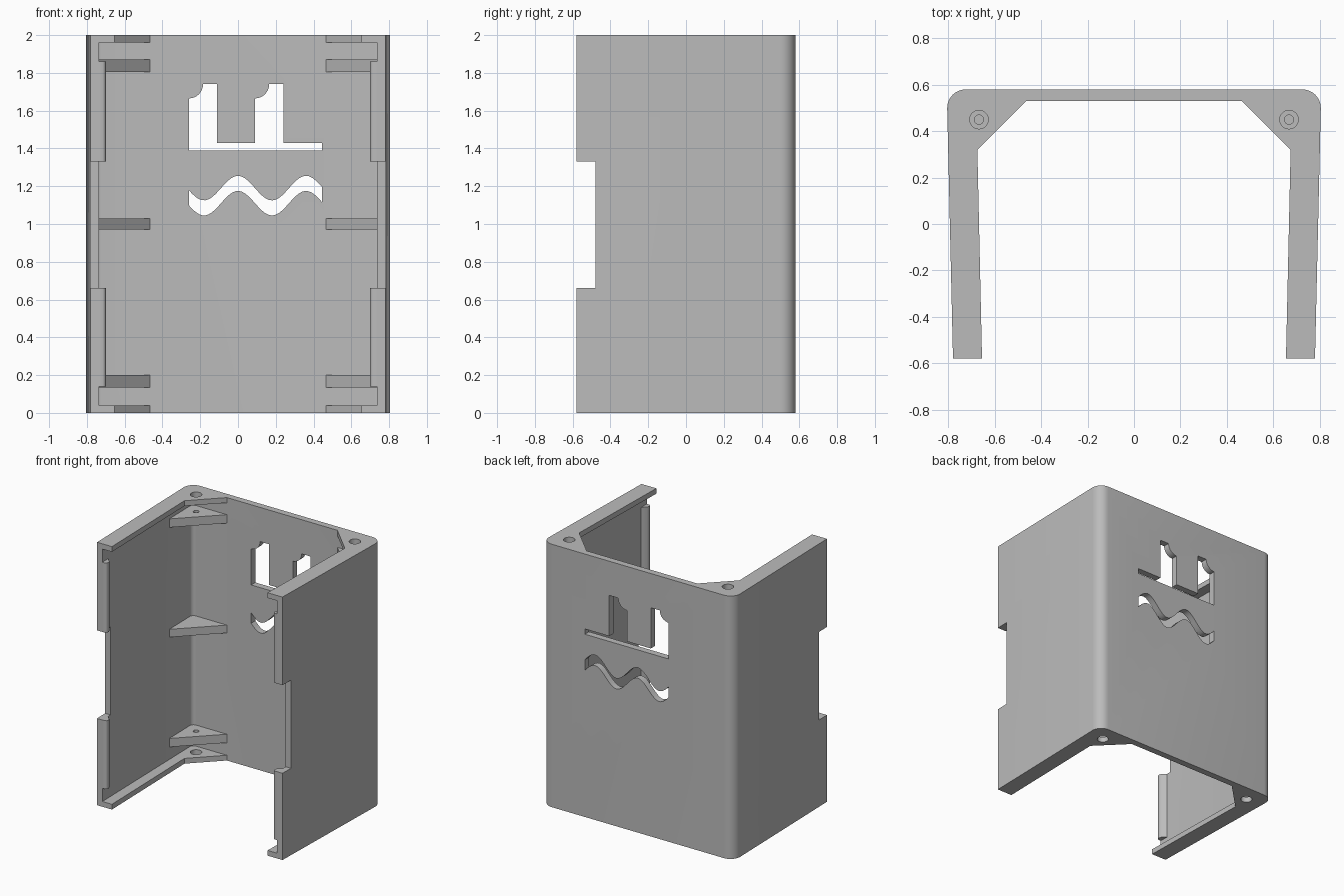
import bpy, bmesh, math

if "Cube" in bpy.data.objects:
    bpy.data.objects.remove(bpy.data.objects["Cube"])

grey = bpy.data.materials.new("light grey plastic")
grey.diffuse_color = (0.5, 0.5, 0.5, 1)
grey.use_nodes = True
grey.node_tree.nodes["Principled BSDF"].inputs["Base Color"].default_value = grey.diffuse_color


def prism(name, outline, start, end, axis="z"):
    """Extrude a 2D outline along z (points are x, y) or y (points are x, z)."""
    bm = bmesh.new()
    put = (lambda p, t: (p[0], p[1], t)) if axis == "z" else (lambda p, t: (p[0], t, p[1]))
    low = [bm.verts.new(put(p, start)) for p in outline]
    high = [bm.verts.new(put(p, end)) for p in outline]
    bm.faces.new(low)
    bm.faces.new(high)
    n = len(outline)
    for i in range(n):
        j = (i + 1) % n
        bm.faces.new((low[i], low[j], high[j], high[i]))
    bmesh.ops.recalc_face_normals(bm, faces=bm.faces)
    mesh = bpy.data.meshes.new(name)
    bm.to_mesh(mesh)
    bm.free()
    mesh.materials.append(grey)
    ob = bpy.data.objects.new(name, mesh)
    bpy.context.collection.objects.link(ob)
    return ob


def activate(ob):
    bpy.ops.object.select_all(action="DESELECT")
    ob.select_set(True)
    bpy.context.view_layer.objects.active = ob


def cut(ob, cutter):
    activate(ob)
    mod = ob.modifiers.new("cut", "BOOLEAN")
    mod.operation = "DIFFERENCE"
    mod.solver = "EXACT"
    mod.object = cutter
    bpy.ops.object.modifier_apply(modifier=mod.name)
    bpy.data.objects.remove(cutter, do_unlink=True)


def arc(cx, cy, r, a0, a1, n=8):
    angles = [math.radians(a0 + (a1 - a0) * i / n) for i in range(n + 1)]
    return [(cx + r * math.cos(a), cy + r * math.sin(a)) for a in angles]


def flip(points, s):
    return [(s * x, y) for x, y in points]


# Outer and inner wall lines of the right half, front to back
outer = [(0.78, -0.58)] + arc(0.725, 0.5, 0.08, 0, 90)
inner = [(0.735, -0.58)] + arc(0.725, 0.5, 0.03, 0, 90)

# U-shaped shell with slightly tapering sides
shell = prism("shell", outer + flip(outer, -1)[::-1] + flip(inner, -1) + inner[::-1], 0, 2)

# Notch in the front edge of both sides
cut(shell, prism("notch_cutter", [(-1, -0.7), (1, -0.7), (1, -0.48), (-1, -0.48)], 0.66, 1.33))

# Stepped vent opening: two towers with scooped corners on a thin base slot
vent = [(-0.26, 1.39), (0.445, 1.39), (0.445, 1.43), (0.24, 1.43), (0.24, 1.74)]
vent += arc(0.09, 1.74, 0.075, 0, -90)
vent += [(0.09, 1.43), (-0.11, 1.43), (-0.11, 1.74)]
vent += arc(-0.26, 1.74, 0.075, 0, -90)
cut(shell, prism("vent_cutter", vent, 0.4, 0.7, "y"))

# Wavy vent opening
xs = [-0.26 + 0.705 * i / 40 for i in range(41)]
wave = [(x, 1.19 + 0.065 * math.cos(math.tau * x / 0.36)) for x in xs]
cut(shell, prism("wave_cutter", wave + [(x, z - 0.08) for x, z in wave[::-1]], 0.4, 0.7, "y"))
activate(shell)
bpy.ops.object.shade_smooth_by_angle(angle=math.radians(30))

# Plan shapes of the rims, gussets and snap beads on the right side
rim = inner + [(0.465, 0.53), (0.675, 0.32), (0.655, -0.58)]
gusset = [(0.751, 0.245)] + inner[1:] + [(0.465, 0.53)]
bead = [(0.735, -0.58), (0.715, -0.58), (0.705, -0.575), (0.70, -0.563),
        (0.70, -0.553), (0.705, -0.54), (0.737, -0.51)]

for side, s in (("right", 1), ("left", -1)):
    # Bottom and top rims with wide screw holes
    for level, z in (("bottom", 0), ("top", 1.96)):
        ob = prism(f"{level}_rim_{side}", flip(rim, s), z, z + 0.04)
        cut(ob, prism("hole_cutter", arc(s * 0.668, 0.45, 0.04, 0, 348.75, 31), z - 0.1, z + 0.1))
    # Corner gussets, with pilot holes in the lower and upper ones
    for level, z0, z1 in (("lower", 0.135, 0.2), ("middle", 0.97, 1.03), ("upper", 1.805, 1.87)):
        ob = prism(f"{level}_gusset_{side}", flip(gusset, s), z0, z1)
        if level != "middle":
            cut(ob, prism("pilot_cutter", arc(s * 0.668, 0.45, 0.02, 0, 345, 23), z0 - 0.1, z1 + 0.1))
    # Snap beads along the front edges
    for level, z0, z1 in (("lower", 0.14, 0.66), ("upper", 1.33, 1.86)):
        ob = prism(f"{level}_snap_bead_{side}", flip(bead, s), z0, z1)
        activate(ob)
        bpy.ops.object.shade_smooth_by_angle(angle=math.radians(50))
